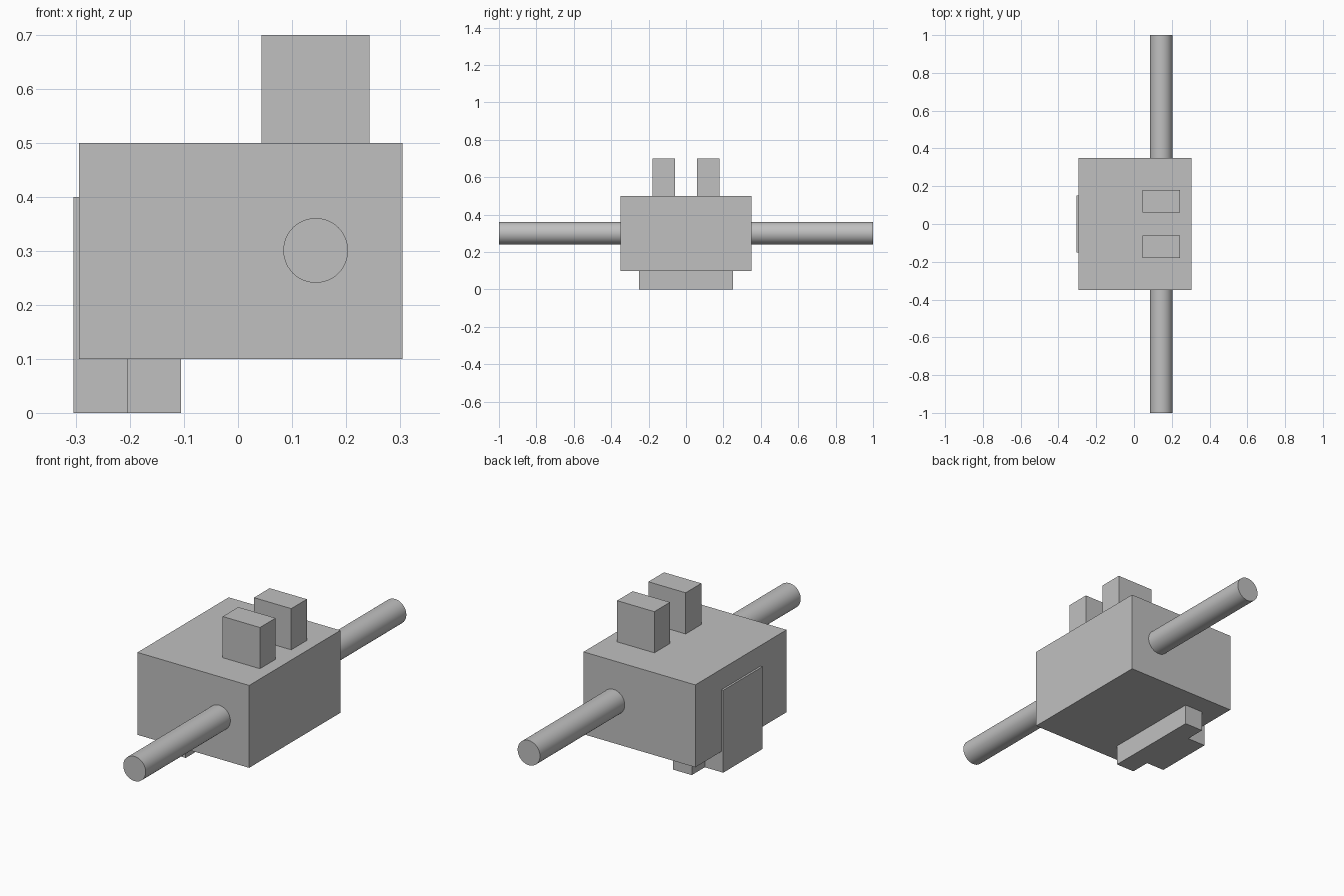
import bpy
import math

default_cube = bpy.data.objects.get("Cube")
if default_cube:
    bpy.data.objects.remove(default_cube, do_unlink=True)

# Single plain grey
COLOUR = (0.53, 0.53, 0.53, 1.0)
grey = bpy.data.materials.new("plain_grey")
grey.use_nodes = True
grey.diffuse_color = COLOUR
grey.node_tree.nodes["Principled BSDF"].inputs["Base Color"].default_value = COLOUR


def box(name, x, y, z):
    """Box spanning the given (low, high) ranges."""
    ranges = (x, y, z)
    bpy.ops.mesh.primitive_cube_add(size=1, location=[(a + b) / 2 for a, b in ranges])
    obj = bpy.context.object
    obj.name = name
    obj.scale = [b - a for a, b in ranges]
    bpy.ops.object.transform_apply(location=False, rotation=False, scale=True)
    obj.data.materials.append(grey)
    return obj


# Main body
box("body", (-0.295, 0.305), (-0.35, 0.35), (0.1, 0.5))

# Pair of upright blocks on top
for side, centre in (("front", -0.12), ("back", 0.12)):
    box(side + "_top_block", (0.044, 0.244), (centre - 0.06, centre + 0.06), (0.5, 0.7))

# Plate standing slightly proud of the side, reaching the ground
box("side_plate", (-0.305, -0.206), (-0.15, 0.15), (0, 0.4))

# Wide foot bar under the body
box("foot_bar", (-0.206, -0.106), (-0.25, 0.25), (0, 0.1))

# Round rod running through the body
bpy.ops.mesh.primitive_cylinder_add(vertices=48, radius=0.06, depth=2,
                                    location=(0.144, 0, 0.301),
                                    rotation=(math.pi / 2, 0, 0))
rod = bpy.context.object
rod.name = "cross_rod"
rod.data.materials.append(grey)
bpy.ops.object.shade_smooth_by_angle(angle=math.radians(30))
